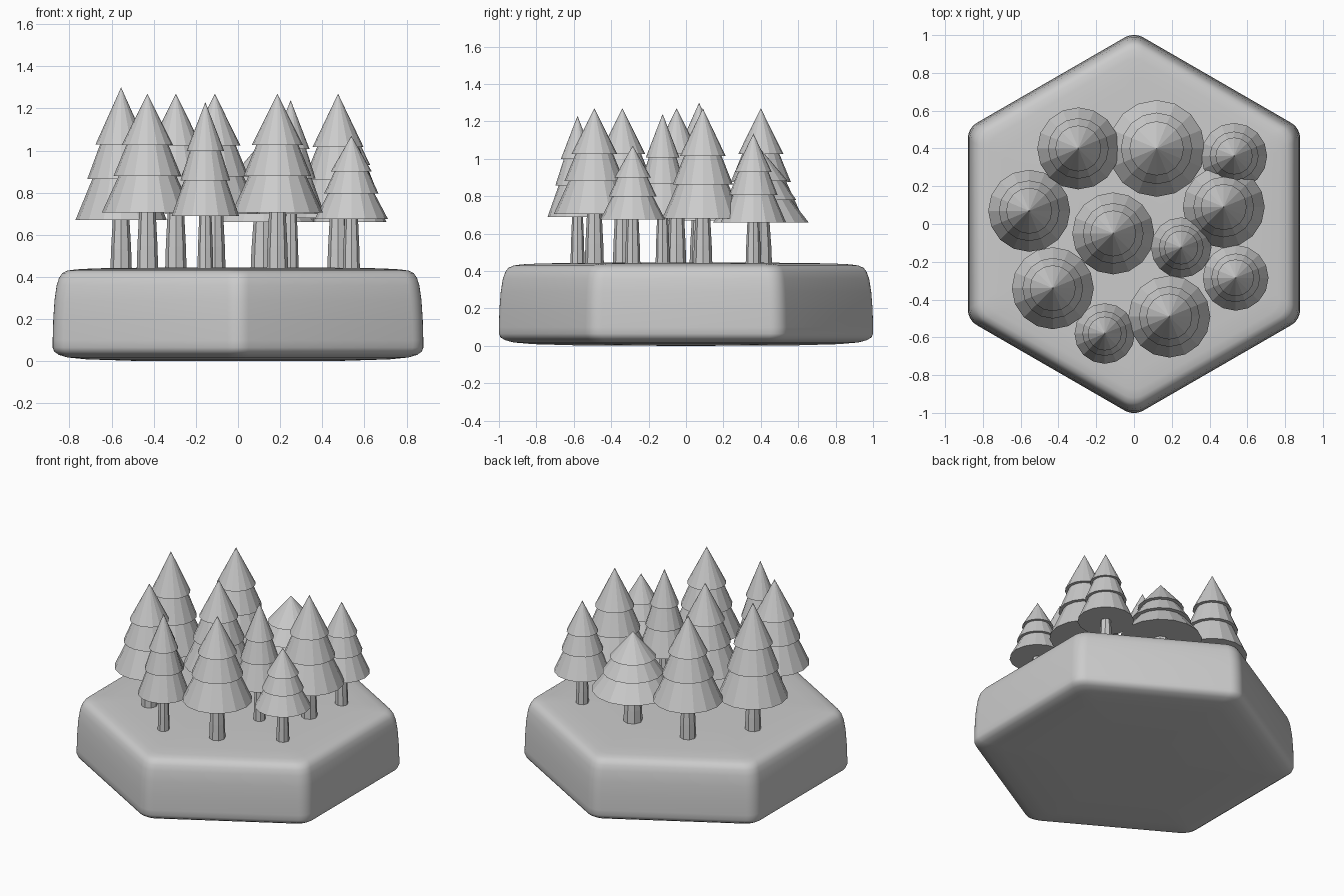
import bpy, math

if "Cube" in bpy.data.objects:
    bpy.data.objects.remove(bpy.data.objects["Cube"])

def lathe(name, profile, loop, smooth=False):
    """Stack rings: loop(radius) gives xy points, the profile gives (radius, z)."""
    verts, faces, rings = [], [], []
    for r, z in profile:
        start = len(verts)
        pts = [(0, 0)] if r == 0 else loop(r)
        verts += [(x, y, z) for x, y in pts]
        rings.append(list(range(start, len(verts))))
    for a, b in zip(rings, rings[1:]):
        n = max(len(a), len(b))
        for i in range(n):
            j = (i + 1) % n
            if len(a) == 1:
                faces.append((a[0], b[j], b[i]))
            elif len(b) == 1:
                faces.append((a[i], a[j], b[0]))
            else:
                faces.append((a[i], a[j], b[j], b[i]))
    me = bpy.data.meshes.new(name)
    me.from_pydata(verts, [], faces)
    me.polygons.foreach_set("use_smooth", [smooth] * len(me.polygons))
    me.update()
    ob = bpy.data.objects.new(name, me)
    bpy.context.collection.objects.link(ob)
    return ob

def circle(n):
    return lambda r: [(r * math.cos(2 * math.pi * i / n), r * math.sin(2 * math.pi * i / n))
                      for i in range(n)]

def rounded_hexagon(a, corner=0.10, steps=6):
    """Hexagon with apothem a, points on the y axis, rounded corners."""
    c = min(corner, a * 0.3)
    d = (a - c) / math.cos(math.pi / 6)
    pts = []
    for k in range(6):
        mid = math.radians(30 + 60 * k)
        for s in range(steps + 1):
            t = mid + math.radians(-30 + 60 * s / steps)
            pts.append((d * math.cos(mid) + c * math.cos(t), d * math.sin(mid) + c * math.sin(t)))
    return pts

# Soft hexagonal ground tile
lathe("ground_tile", [(0, 0), (0.5, 0.002), (0.72, 0.009), (0.81, 0.018), (0.85, 0.03),
                      (0.872, 0.045), (0.88, 0.065), (0.88, 0.1), (0.877, 0.2), (0.871, 0.29),
                      (0.861, 0.36), (0.85, 0.395), (0.835, 0.418), (0.81, 0.43), (0.77, 0.436),
                      (0.68, 0.441), (0.4, 0.445), (0, 0.445)], rounded_hexagon, True)

# Trees: x, y, foliage radius, foliage bottom, tip height
trees = [(-0.295, 0.40, 0.217, 0.70, 1.27), (0.12, 0.40, 0.256, 0.66, 1.05),
         (0.53, 0.36, 0.175, 0.66, 1.135), (0.475, 0.09, 0.217, 0.68, 1.27),
         (-0.555, 0.07, 0.217, 0.67, 1.30), (-0.11, -0.05, 0.217, 0.70, 1.27),
         (0.25, -0.125, 0.16, 0.70, 1.24), (0.538, -0.285, 0.174, 0.675, 1.07),
         (-0.43, -0.34, 0.217, 0.705, 1.27), (0.187, -0.49, 0.217, 0.705, 1.27),
         (-0.155, -0.58, 0.16, 0.69, 1.23)]

for i, (x, y, r, z0, z1) in enumerate(trees, 1):
    h = z1 - z0
    # Three-tier foliage
    tiers = [(0, 0), (1, 0), (0.63, 0.31), (0.74, 0.31), (0.46, 0.57), (0.56, 0.57), (0, 1)]
    leaf = lathe(f"tree_{i}_foliage", [(r * a, z0 + h * b) for a, b in tiers], circle(16))
    # Slightly flared trunk
    t = z0 - 0.44
    trunk = lathe(f"tree_{i}_trunk", [(0, 0.43), (r * 0.235, 0.43), (r * 0.22, 0.44 + t * 0.4),
                                      (r * 0.18, z0 + 0.01), (0, z0 + 0.01)], circle(8))
    for ob in (leaf, trunk):
        ob.location = (x, y, 0)
